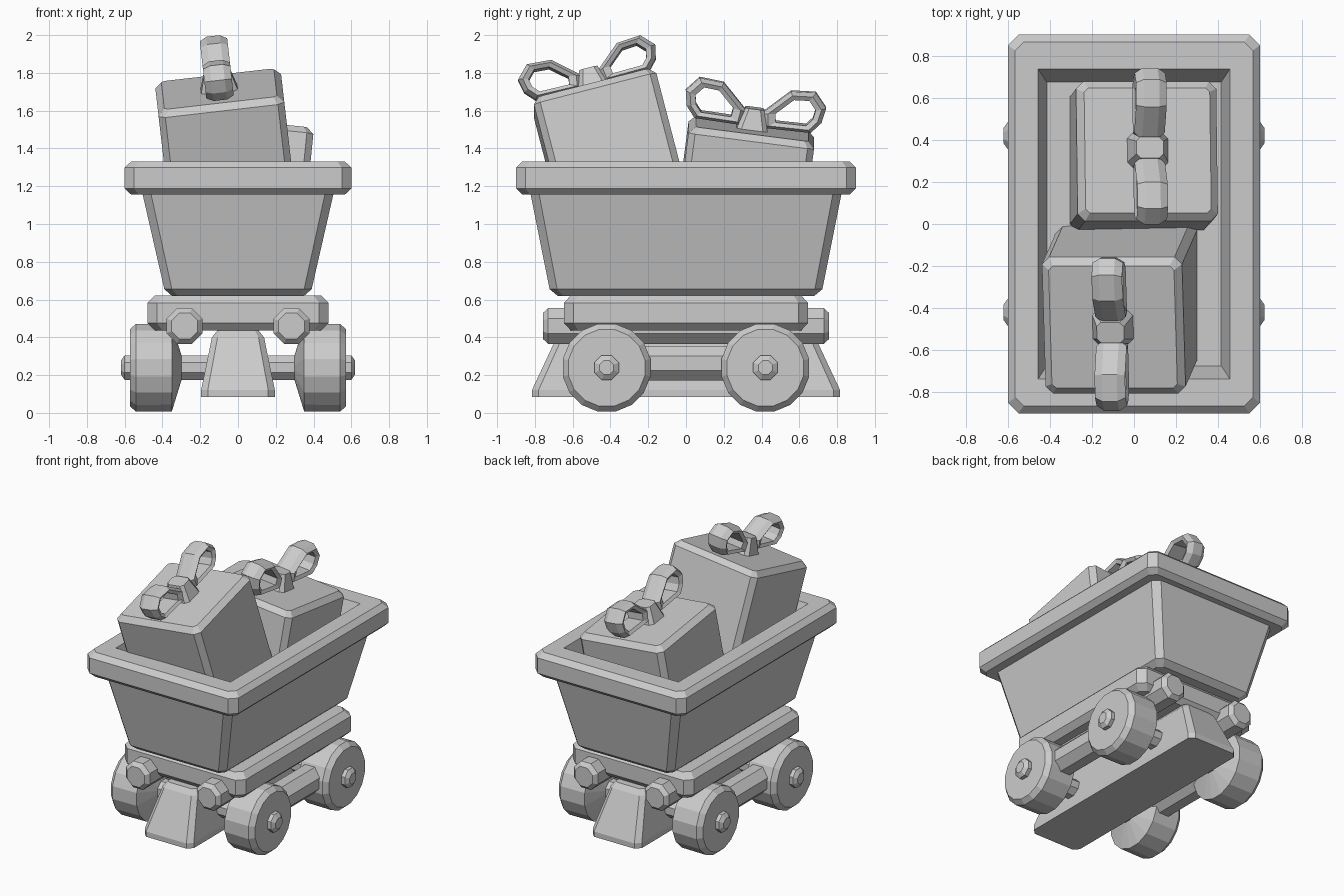
import bpy, bmesh
from math import cos, sin, pi
from mathutils import Vector, Matrix

if "Cube" in bpy.data.objects:
    bpy.data.objects.remove(bpy.data.objects["Cube"])


def loft(name, rings, matrix=Matrix(), closed=False):
    """Skin a list of equal-length point rings; cap the ends unless closed."""
    bm = bmesh.new()
    vs = [[bm.verts.new(matrix @ Vector(p)) for p in r] for r in rings]
    n = len(vs[0])
    pairs = list(zip(vs, vs[1:])) + ([(vs[-1], vs[0])] if closed else [])
    for a, b in pairs:
        for i in range(n):
            j = (i + 1) % n
            bm.faces.new((a[i], a[j], b[j], b[i]))
    if not closed:
        bm.faces.new(vs[0])
        bm.faces.new(vs[-1])
    bmesh.ops.remove_doubles(bm, verts=bm.verts, dist=1e-5)
    bmesh.ops.recalc_face_normals(bm, faces=bm.faces)
    me = bpy.data.meshes.new(name)
    bm.to_mesh(me)
    bm.free()
    ob = bpy.data.objects.new(name, me)
    bpy.context.collection.objects.link(ob)
    return ob


def rect(hx, hy, z, c):
    """Rectangle ring with chamfered corners."""
    return [(hx - c, -hy, z), (hx, -hy + c, z), (hx, hy - c, z), (hx - c, hy, z),
            (-hx + c, hy, z), (-hx, hy - c, z), (-hx, -hy + c, z), (-hx + c, -hy, z)]


def block(name, levels, matrix=Matrix()):
    return loft(name, [rect(*l) for l in levels], matrix)


def lathe(name, profile, axis, centre, sides):
    """Rings of (position along axis, radius), axis 'X' or 'Y'."""
    rings = []
    for t, r in profile:
        ring = []
        for i in range(sides):
            a = 2 * pi * (i + 0.5) / sides
            u, v = r * cos(a), r * sin(a)
            ring.append((t, u, v) if axis == 'X' else (u, t, v))
        rings.append(ring)
    return loft(name, rings, Matrix.Translation(centre))


# Cart tub and hollow rim
block("tub", [(0.35, 0.68, 0.62, 0.03), (0.39, 0.722, 0.655, 0.04),
              (0.508, 0.825, 1.17, 0.045)])
rim = [(0.508, 0.825, 1.155, 0.04), (0.565, 0.865, 1.155, 0.04), (0.6, 0.9, 1.188, 0.05),
       (0.6, 0.9, 1.298, 0.05), (0.565, 0.865, 1.332, 0.04), (0.456, 0.737, 1.332, 0)]
block("rim", rim + [(0.3, 0.5, 0.72, 0)])

# Chassis plate and keel block
block("chassis", [(0.44, 0.61, 0.437, 0.04), (0.48, 0.645, 0.475, 0.05),
                  (0.48, 0.645, 0.583, 0.05), (0.44, 0.61, 0.622, 0.04)])
block("keel", [(0.195, 0.815, 0.085, 0.035), (0.195, 0.815, 0.122, 0.035),
               (0.138, 0.685, 0.4, 0.03), (0.11, 0.655, 0.435, 0.02)])

# Axles
for y in (-0.42, 0.42):
    lathe("axle", [(-0.62, 0.04), (-0.6, 0.07), (0.6, 0.07), (0.62, 0.04)],
          'X', (0, y, 0.24), 8)

for s in (-1, 1):
    # Buffer rods and side bars
    lathe("buffer_rod", [(-0.757, 0.075), (-0.73, 0.102), (0.73, 0.102), (0.757, 0.075)],
          'Y', (s * 0.283, 0, 0.46), 8)
    lathe("side_bar", [(-0.42, 0.1), (0.42, 0.1)], 'Y', (s * 0.42, 0, 0.263), 8)
    # Wheels
    for y in (-0.42, 0.42):
        lathe("wheel", [(s * 0.3, 0.07), (s * 0.35, 0.235), (s * 0.54, 0.237),
                        (s * 0.573, 0.207)], 'X', (0, y, 0.239), 16)


def present(name, top, slope_x, slope_y, half, height, bow_scale):
    """Gift box with a bow, its lid centre at top and tilted by the slopes."""
    x = Vector((1, 0, slope_x)).normalized()
    z = Vector((-slope_x, -slope_y, 1)).normalized()
    y = z.cross(x)
    m = Matrix((x, y, z)).transposed().to_4x4()
    m.translation = Vector(top)
    h, e = half, 0.035
    block(name + "_box", [(h - e, h - e, -height, 0.02), (h, h, e - height, e),
                          (h, h, -e, e), (h - e, h - e, 0, 0.02)], m)
    # Bow knot
    block(name + "_knot", [(0.1, 0.085, -0.01, 0.025), (0.065, 0.05, 0.11, 0.02)], m)
    # Bow loops
    path = [(0.04, 0.09), (0.18, 0.225), (0.31, 0.235), (0.375, 0.16),
            (0.36, 0.08), (0.31, 0.02), (0.05, 0.015)]
    cy = sum(p[0] for p in path) / len(path)
    cz = sum(p[1] for p in path) / len(path)
    section = [(-0.036, 1), (0.036, 1), (0.073, 0.83), (0.06, 0.62), (-0.06, 0.62), (-0.073, 0.83)]
    for s in (-1, 1):
        rings = [[(w, s * (cy + (py - cy) * k), (cz + (pz - cz) * k) * bow_scale)
                  for w, k in section] for py, pz in path]
        loft(name + "_bow_loop", rings, m, closed=True)


# Presents
present("front_present", (-0.1, -0.49, 1.715), 0.115, 0.26, 0.335, 0.78, 0.9)
present("back_present", (0.065, 0.35, 1.505), -0.1, -0.13, 0.335, 0.6, 1.0)
